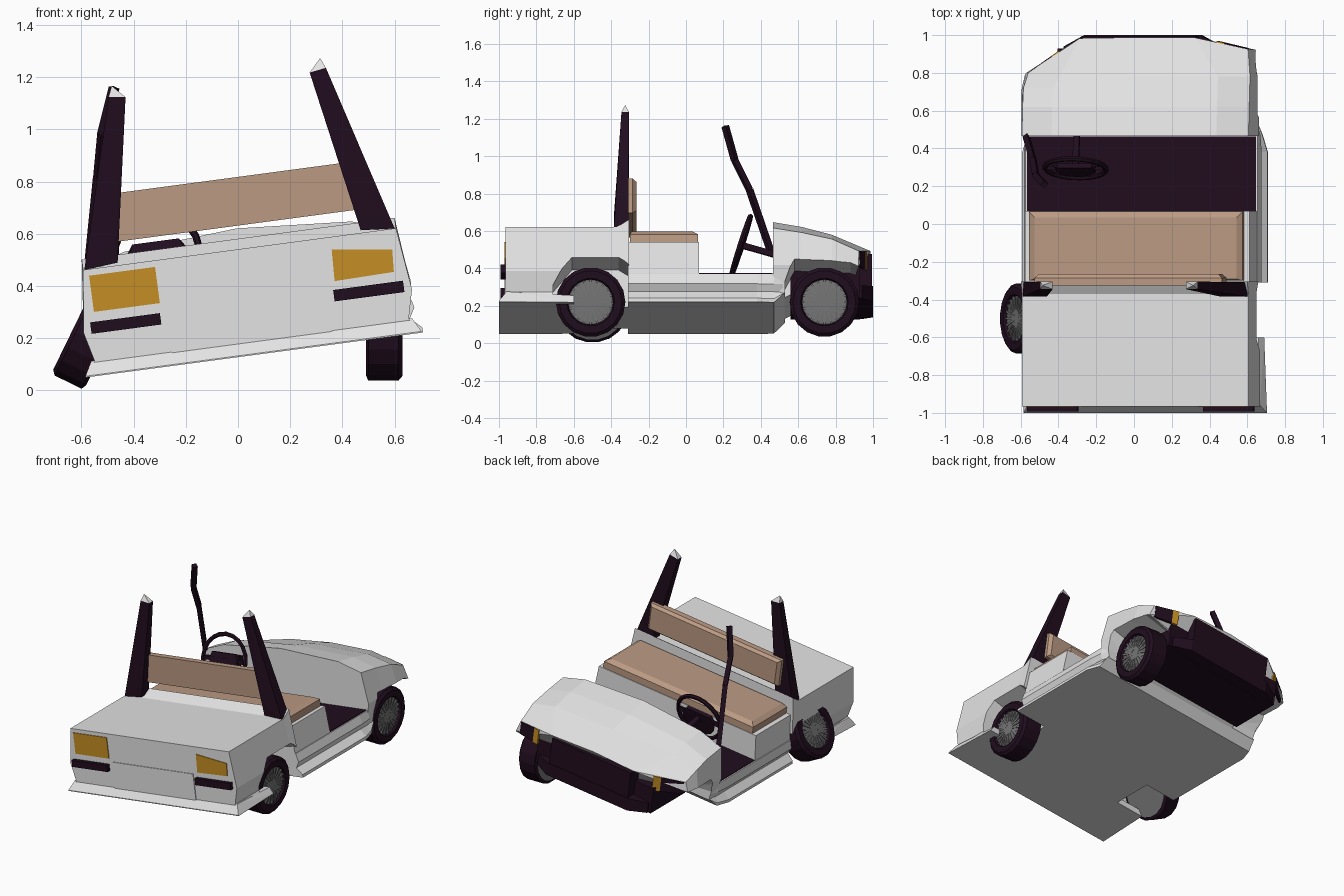
import bpy, bmesh, math
from mathutils import Matrix, Vector

if "Cube" in bpy.data.objects:
    bpy.data.objects.remove(bpy.data.objects["Cube"])


def material(name, r, g, b):
    m = bpy.data.materials.new(name)
    m.diffuse_color = (r, g, b, 1)
    m.use_nodes = True
    m.node_tree.nodes["Principled BSDF"].inputs["Base Color"].default_value = m.diffuse_color
    return m


WHITE = material("body white", .77, .77, .77)
DARK = material("dark trim", .0145, .004, .013)
TAN = material("seat tan", .49, .32, .225)
AMBER = material("lamp amber", .56, .275, .018)
GREY = material("hub grey", .18, .18, .18)

# The body leans to the left, so all body parts are built level and then rolled
ROLL = Matrix.Translation((.06, 0, .135)) @ Matrix.Rotation(math.radians(-7.6), 4, 'Y')


def finish(name, bm, mats, matrix=ROLL):
    bmesh.ops.recalc_face_normals(bm, faces=bm.faces)
    me = bpy.data.meshes.new(name)
    bm.to_mesh(me)
    bm.free()
    for m in mats if isinstance(mats, list) else [mats]:
        me.materials.append(m)
    ob = bpy.data.objects.new(name, me)
    bpy.context.collection.objects.link(ob)
    ob.matrix_world = matrix
    return ob


def add_hull(bm, pts):
    vs = [bm.verts.new(p) for p in pts]
    res = bmesh.ops.convex_hull(bm, input=vs)
    junk = [v for v in res["geom_interior"] if isinstance(v, bmesh.types.BMVert)]
    bmesh.ops.delete(bm, geom=junk, context='VERTS')


def hull(name, pts, mat, matrix=ROLL):
    bm = bmesh.new()
    add_hull(bm, pts)
    return finish(name, bm, mat, matrix)


def corners(x0, x1, y0, y1, z0, z1):
    return [(x, y, z) for x in (x0, x1) for y in (y0, y1) for z in (z0, z1)]


def box(name, *dims, mat):
    return hull(name, corners(*dims), mat)


def loft(name, sections, mat, matrix=ROLL):
    bm = bmesh.new()
    rings = [[bm.verts.new(p) for p in s] for s in sections]
    n = len(rings[0])
    for a, b in zip(rings, rings[1:]):
        for i in range(n):
            bm.faces.new((a[i], a[(i + 1) % n], b[(i + 1) % n], b[i]))
    bm.faces.new(rings[0])
    bm.faces.new(rings[-1])
    return finish(name, bm, mat, matrix)


def section(half, y):
    """Half outline (x, z) from bottom to top, mirrored to a full ring."""
    right = [(x, y, z) for x, z in half]
    return right + [(-x, y, z) for x, z in reversed(half) if x > 0]


def strut(name, path, r, mat):
    bm = bmesh.new()
    for a, b in zip(path, path[1:]):
        q = (Vector(b) - Vector(a)).to_track_quat('Z', 'Y')
        ring = [q @ Vector((sx * r, sy * r, 0)) for sx in (-1, 1) for sy in (-1, 1)]
        add_hull(bm, [Vector(p) + o for p in (a, b) for o in ring])
    return finish(name, bm, mat)


# Body shell: rear tub, floor pan with sills, nose
low = [(.635, 0), (.608, .06), (.635, .17)]
tub = loft("rear_body", [section(low + [(.605, t)], y)
                         for y, t in ((-.965, .41), (-.37, .41), (-.305, .45))], WHITE)
sill = [(.655, 0), (.655, .02), (.612, .06), (.635, .10), (.62, .155)]
slim = [(min(x, .628), z) for x, z in sill]
floor = loft("floor_pan", [section(sill, -.31), section(sill, .38), section(slim, .47)] +
             [section([(x * .97, max(z, .06)) for x, z in slim], .535)], WHITE)

nose_sections = []
for y, bottom, shoulder, crown, mid in ((.465, .02, .405, .458, .49), (.62, .1, .38, .432, .455),
                                        (.78, .1, .345, .39, .408), (.92, .1, .283, .32, .335)):
    half = [(.6, bottom), (.635, .2), (.605, shoulder), (.44, crown), (0, mid)]
    nose_sections.append(section(half, y))


# The front edge is swept back at the corners, more on the damaged left side
def front_y(x):
    t = max(0, abs(x) - .3) / .31
    return .988 - min(t, 1) * (.065 if x > 0 else .19)


nose_sections[-1] = [(x * (.7 if .4 < abs(x) < .5 else .97), front_y(x * (.7 if .4 < abs(x) < .5 else 1)), z)
                     for x, y, z in nose_sections[-1]]
nose_sections[-2] = [(x, y - (.06 if x < -.4 else 0), z) for x, y, z in nose_sections[-2]]
nose = loft("hood", nose_sections, WHITE)

# Wheel arches, flaring outward
rear_arch = [(-.71, -.2), (-.71, .1), (-.61, .245), (-.36, .245), (-.30, .2), (-.30, -.2)]
front_arch = [(.53, -.2), (.53, .12), (.58, .235), (.88, .22), (.97, .14), (1.1, .1), (1.1, -.2)]
for label, prof, targets in (("rear", rear_arch, (tub,)), ("front", front_arch, (nose, floor))):
    for s in (-1, 1):
        cut = hull(f"{label}_arch_cutter_{s}",
                   [(s * x, y, z * k if z > 0 else z) for x, k in ((.43, .82), (.85, 1.19))
                    for y, z in prof], WHITE)
        cut.hide_render = True
        for ob in targets:
            mod = ob.modifiers.new("arch", 'BOOLEAN')
            mod.operation, mod.solver, mod.object = 'DIFFERENCE', 'EXACT', cut
bpy.context.view_layer.update()
dg = bpy.context.evaluated_depsgraph_get()
for ob in (tub, nose, floor):
    me = bpy.data.meshes.new_from_object(ob.evaluated_get(dg))
    ob.modifiers.clear()
    ob.data = me
for ob in [o for o in bpy.data.objects if "cutter" in o.name]:
    bpy.data.objects.remove(ob)

# Rear skirt, rear panel, lamps and bumper bars
hull("rear_skirt", [(s * x, y, z) for s in (-1, 1)
                    for x, y, z in ((.62, -.96, .06), (.65, -1, .005), (.65, -1, 0),
                                    (.635, -.60, 0), (.61, -.60, .04))], WHITE)
box("rear_panel", -.31, .31, -.970, -.95, .05, .225, mat=WHITE)
for s in (-1, 1):
    x0, x1 = sorted((s * .325, s * .59))
    if s < 0:
        box("tail_lamp_left", x0 + .005, x1 - .005, -.970, -.95, .245, .385, mat=AMBER)
    else:   # broken lens
        hull("tail_lamp_right", [(x, y, z) for y in (-.970, -.95)
                                 for x, z in ((.345, .24), (.575, .245), (.58, .33), (.35, .362))], AMBER)
    box(f"rear_bumper_{s}", *sorted((s * .335, s * .605)), -.992, -.955, .163, .207, mat=DARK)

# Front corner lamps
for s in (-1, 1):
    for label, t0, t1, mat in (("turn_lamp", .40, .55, AMBER), ("corner_trim", .55, .98, DARK)):
        pts = []
        for t in (t0, t1):
            x = .31 + t * .275
            y = front_y(s * (.3 + t * .31))
            top = .318 - t * .036
            pts += [(s * x, y + d, z) for d in (-.01, .007) for z in (.2, top)]
        hull(f"{label}_{s}", pts, mat)
# Grille, bumper and engine tray
box("grille", -.3, .3, .90, .995, .12, .305, mat=DARK)
hull("front_bumper", corners(-.31, .31, .92, 1, .045, .13) + corners(-.42, .42, .90, .94, .05, .12), DARK)
box("engine_tray", -.44, .44, .56, .93, .05, .225, mat=DARK)

# Cabin: footwell, bench base, bench, back rest
box("footwell", -.612, .612, .06, .463, .14, .16, mat=DARK)
hull("bench_base", corners(-.615, .615, -.31, .07, .14, .16) + corners(-.60, .60, -.31, .07, .3, .33), WHITE)
hull("bench_seat", corners(-.57, .57, -.3, .065, .315, .375) + corners(-.54, .54, -.29, .035, .38, .395), TAN)
hull("seat_back", corners(-.5, .5, -.325, -.285, .5, .685) + corners(-.48, .48, -.3, -.265, .515, .67), TAN)

# Broken roll bar posts with pale torn ends
for s in (-1, 1):
    top = [(s * x, y, z) for x, z in ((.356, 1.045), (.42, 1.055)) for y in (-.345, -.305)]
    base = [(s * x, y, z) for x, z in ((.47, .495), (.60, .41), (.47, .42)) for y in (-.385, -.308)]
    hull(f"roll_post_{s}", base + top, DARK)
    hull(f"post_tip_{s}", top + [(s * .403, -.325, 1.095)], WHITE)

# Bent windscreen pillar on the left (world points taken into the level frame)
INV = ROLL.inverted()
bent = [(-.57, .46, .47), (-.535, .34, .82), (-.52, .26, .98), (-.475, .21, 1.16)]
strut("windscreen_pillar", [INV @ Vector(p) for p in bent], .015, DARK)

# Steering wheel and column
centre = Vector((-.315, .295, .435))
tilt = Matrix.Translation(centre) @ Matrix.Rotation(math.radians(72), 4, 'X')
bpy.ops.mesh.primitive_torus_add(major_radius=.163, minor_radius=.014, major_segments=20, minor_segments=6)
rim = bpy.context.object
rim.name = "steering_rim"
rim.data.materials.append(DARK)
rim.matrix_world = ROLL @ tilt
hub = [(r * math.cos(a), r * math.sin(a), z) for r, z in ((.125, -.014), (.105, .014))
       for a in [math.pi + math.pi * i / 8 for i in range(9)]]
hull("steering_hub", hub + [(x, .045, z) for x in (-.09, .09) for z in (-.012, .012)], DARK, ROLL @ tilt)
box("steering_spoke", -.465, -.165, .285, .305, .425, .45, mat=DARK)
strut("steering_column", [centre, (-.315, .47, .385)], .016, DARK)


# Wheels: x axis is the axle, +x the outer face; the front left wheel is missing
def wheel(name, matrix):
    n = 18
    prof = [(.165, -.07), (.186, -.06), (.186, .055), (.168, .07), (.128, .07), (.12, .052), (.03, .06)]
    rings = [[(x, r * math.cos(2 * math.pi * i / n), r * math.sin(2 * math.pi * i / n))
              for i in range(n)] for r, x in prof]
    ob = loft(name, rings, [DARK, GREY], matrix)
    for p in ob.data.polygons:
        radius = math.hypot(p.center.y, p.center.z)
        p.material_index = 1 if radius < .122 else 0
    bm = bmesh.new()
    for i in range(20):
        turn = Matrix.Rotation(2 * math.pi * i / 20, 4, 'X')
        add_hull(bm, [turn @ Vector(p) for p in corners(.05, .061, -.006, .006, .025, .12)])
    finish(name + "_spokes", bm, GREY, matrix)


wheel("rear_right_wheel", Matrix.Translation((.56, -.51, .22)))
wheel("front_right_wheel", Matrix.Translation((.56, .74, .22)))
# Buckled left wheel, hub facing outward and up
wheel("rear_left_wheel", Matrix.Translation((-.573, -.50, .197)) @
      Matrix.Rotation(math.radians(26), 4, 'Y') @ Matrix.Rotation(math.pi, 4, 'Z'))
